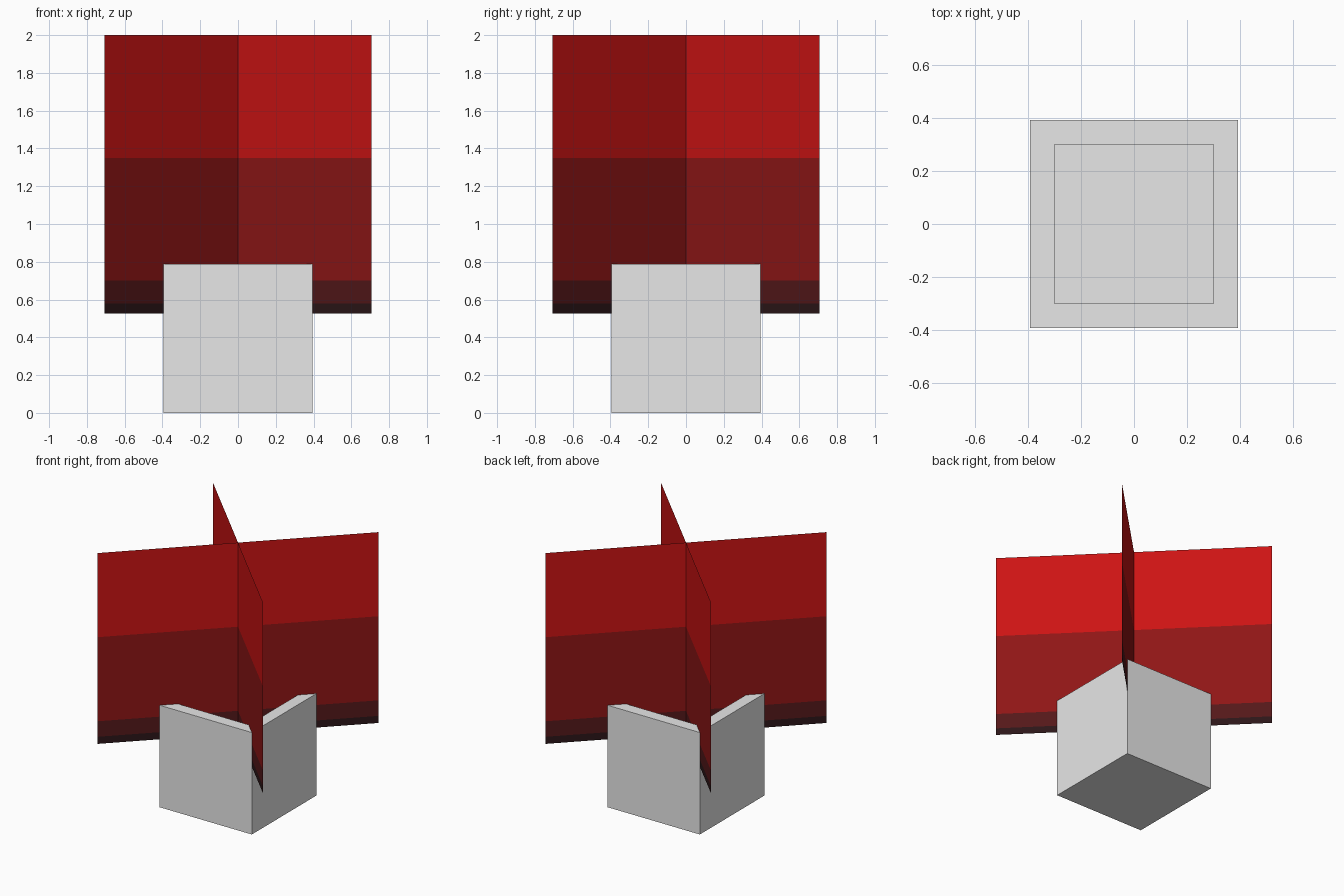
import bpy, bmesh
from mathutils import Vector

cube = bpy.data.objects.get("Cube")
if cube:
    bpy.data.objects.remove(cube, do_unlink=True)


def material(name, r, g, b):
    m = bpy.data.materials.new(name)
    m.use_nodes = True
    m.diffuse_color = (r, g, b, 1)
    m.node_tree.nodes["Principled BSDF"].inputs["Base Color"].default_value = (r, g, b, 1)
    return m


def make_object(name, bm, materials):
    mesh = bpy.data.meshes.new(name)
    bm.to_mesh(mesh)
    bm.free()
    for m in materials:
        mesh.materials.append(m)
    obj = bpy.data.objects.new(name, mesh)
    bpy.context.collection.objects.link(obj)
    return obj


grey = material("light grey", 0.8, 0.8, 0.8)
reds = [
    material("near black", 0.025, 0.008, 0.009),
    material("darkest red", 0.09, 0.009, 0.01),
    material("dark red", 0.276, 0.008, 0.008),
    material("bright red", 0.61, 0.007, 0.007),
]

SIDE = 0.788            # pot cube side
FLOOR = SIDE * 2 / 3    # recess floor height
SPAN = 0.707            # sheet reach along x and y

# Pot: a cube with a square recess sunk into its top
bm = bmesh.new()
bmesh.ops.create_cube(bm, size=SIDE)
bmesh.ops.translate(bm, verts=bm.verts, vec=(0, 0, SIDE / 2))
bm.normal_update()
top = max(bm.faces, key=lambda f: f.calc_center_median().z)
bmesh.ops.inset_region(bm, faces=[top], thickness=SIDE / 6)
inner = bmesh.ops.extrude_face_region(bm, geom=[top])["geom"]
bmesh.ops.delete(bm, geom=[top], context="FACES_ONLY")
bmesh.ops.translate(bm, verts=[v for v in inner if isinstance(v, bmesh.types.BMVert)],
                    vec=(0, 0, FLOOR - SIDE))
bmesh.ops.recalc_face_normals(bm, faces=bm.faces)
make_object("pot", bm, [grey])

# Crossed upright sheets, coloured in bands by height
levels = [FLOOR, 0.58, 0.70, 1.35, 2.0]
for name, turn in (("sheet_rising", 1), ("sheet_falling", -1)):
    bm = bmesh.new()
    rows = [[bm.verts.new(Vector((s * SPAN, s * turn * SPAN, z))) for s in (-1, 0, 1)]
            for z in levels]
    for i, (low, high) in enumerate(zip(rows, rows[1:])):
        for j in range(2):
            face = bm.faces.new((low[j], low[j + 1], high[j + 1], high[j]))
            face.material_index = i
    make_object(name, bm, reds)
